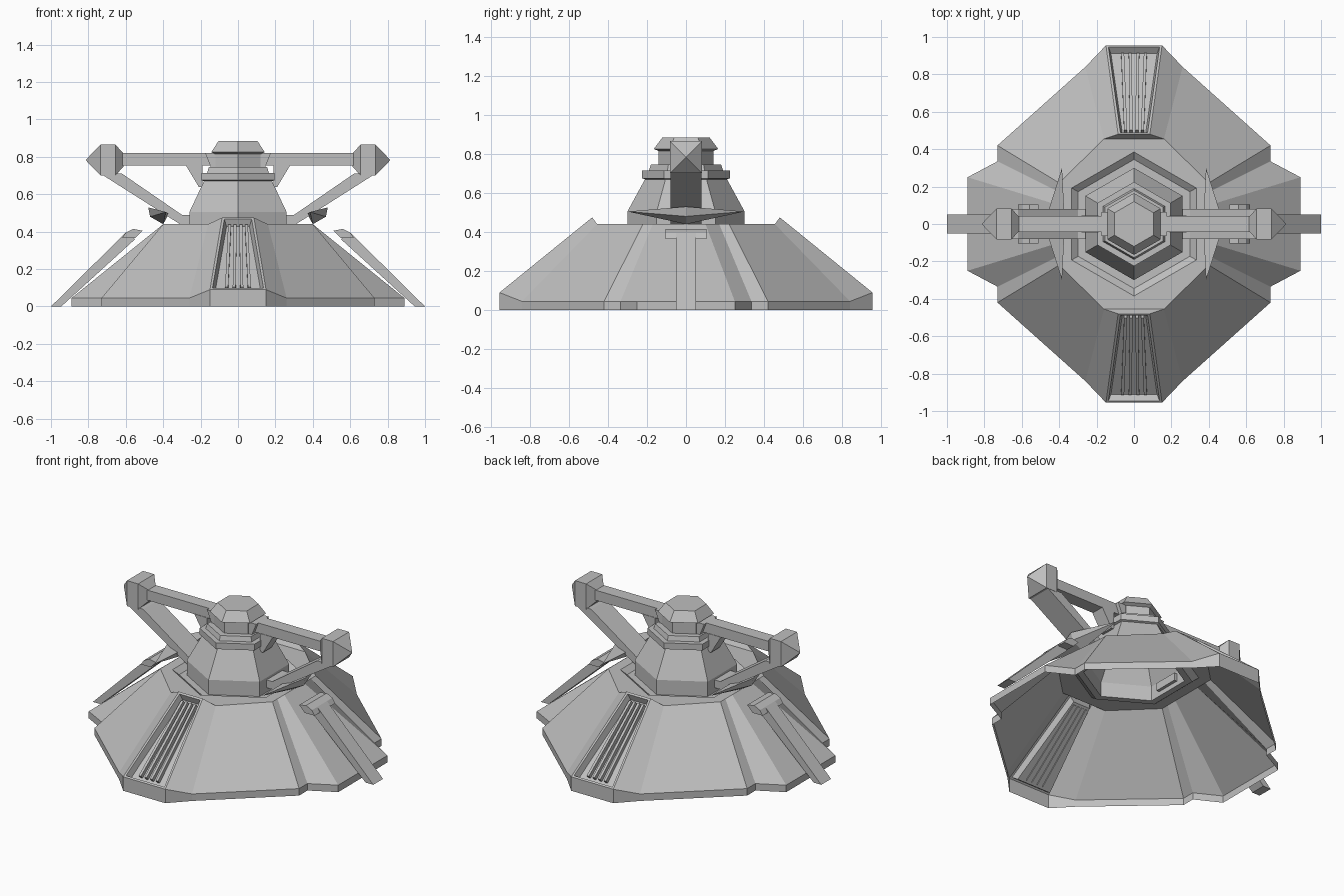
import bpy, bmesh, math
from mathutils import Vector

if "Cube" in bpy.data.objects:
    bpy.data.objects.remove(bpy.data.objects["Cube"])

grey = bpy.data.materials.new("plain grey")
grey.use_nodes = True
grey.diffuse_color = (0.52, 0.52, 0.52, 1)
grey.node_tree.nodes["Principled BSDF"].inputs["Base Color"].default_value = (0.52, 0.52, 0.52, 1)


def finish(bm, name, mirror=(False, False)):
    """Turn a bmesh into a flat-shaded object, optionally mirrored on x and y."""
    me = bpy.data.meshes.new(name)
    bm.to_mesh(me)
    bm.free()
    me.materials.append(grey)
    ob = bpy.data.objects.new(name, me)
    bpy.context.collection.objects.link(ob)
    if any(mirror):
        mod = ob.modifiers.new("Mirror", 'MIRROR')
        mod.use_axis = (mirror[0], mirror[1], False)
        mod.use_clip = False
        mod.use_mirror_merge = False
    return ob


def ring(bm, points):
    return [bm.verts.new(p) for p in points]


def bridge(bm, a, b):
    n = len(a)
    return [bm.faces.new((a[i], a[(i + 1) % n], b[(i + 1) % n], b[i])) for i in range(n)]


def prism(name, profile, half):
    """Extrude an x-z profile across y and mirror it to both sides."""
    bm = bmesh.new()
    a = ring(bm, [(x, -half, z) for x, z in profile])
    b = ring(bm, [(x, half, z) for x, z in profile])
    bridge(bm, a, b)
    bm.faces.new(a)
    bm.faces.new(b)
    bmesh.ops.recalc_face_normals(bm, faces=bm.faces)
    return finish(bm, name, (True, False))


def hexagon(r, z):
    return [(r * math.sin(k * math.pi / 3), r * math.cos(k * math.pi / 3), z) for k in range(6)]


def all_round(quarter):
    """Mirror a quarter outline, listed from +y to +x, into a full loop."""
    right = quarter + [(x, -y, z) for x, y, z in reversed(quarter)]
    return right + [(-x, y, z) for x, y, z in reversed(right)]


# Skirt: faceted open shell with raised vent wedges front and back
rim = [(.15, .955, .09), (.26, .84, .045), (.73, .42, .045), (.73, .335, .045), (.89, .25, .045)]
crest = [(.085, .48, .475), (.16, .455, .44), (.4, .22, .44), (.4, .17, .44), (.4, .1, .44)]
deck = [(.10, .455, .44)] + crest[1:]
bm = bmesh.new()
ground = ring(bm, all_round([(x, y, 0) for x, y, z in rim]))
low = ring(bm, all_round(rim))
high = ring(bm, all_round(crest))
inner = ring(bm, all_round(deck))
bridge(bm, low, ground)
walls = bridge(bm, high, low)
bridge(bm, inner, high)
well = ring(bm, hexagon(.385, .44))
edges = []
for loop in (inner, well):
    for i, v in enumerate(loop):
        w = loop[(i + 1) % len(loop)]
        edges.append(bm.edges.get((v, w)) or bm.edges.new((v, w)))
filled = bmesh.ops.triangle_fill(bm, edges=edges, use_beauty=True, normal=(0, 0, 1))
for f in filled["geom"]:
    if isinstance(f, bmesh.types.BMFace) and f.normal.z < 0:
        f.normal_flip()
# Recessed vent openings
bm.normal_update()
vents = [f for f in walls if abs(f.calc_center_median().x) < .01]
for f in vents:
    bmesh.ops.inset_region(bm, faces=[f], thickness=.018)
    bmesh.ops.inset_region(bm, faces=[f], thickness=.018, depth=-.04)
bmesh.ops.remove_doubles(bm, verts=bm.verts, dist=.0005)
flat = [f for f in bm.faces if f.calc_area() > 0 and abs(f.normal.z) > .999]
bmesh.ops.dissolve_limit(bm, angle_limit=.01, verts=list({v for f in flat for v in f.verts}),
                         edges=list({e for f in flat for e in f.edges}))
finish(bm, "skirt_shell")

# Vent slats, running down each recess
bm = bmesh.new()
out = Vector((0, .63, .777))
for x in (-.045, -.015, .015, .045):
    loops = []
    for p in (Vector((x, .51, .445)), Vector((x * 1.35, .92, .112))):
        c = p - out * .026
        w = Vector((.008, 0, 0))
        d = out * .016
        loops.append(ring(bm, [c - w - d, c + w - d, c + w + d, c - w + d]))
    bridge(bm, *loops)
    bm.faces.new(loops[0])
    bm.faces.new(loops[1])
bmesh.ops.recalc_face_normals(bm, faces=bm.faces)
finish(bm, "vent_slats", (False, True))

# Hexagonal turret with its sunken collar and cap
profile = [(.385, .44), (.345, .41), (.3, .41), (.3, .505), (.21, .67), (.225, .675), (.225, .715),
           (.19, .715), (.18, .745), (.14, .745), (.14, .815), (.165, .825), (.12, .885)]
bm = bmesh.new()
loops = [ring(bm, hexagon(r, z)) for r, z in profile]
for a, b in zip(loops, loops[1:]):
    bridge(bm, b, a)
bm.faces.new(list(reversed(loops[-1])))
finish(bm, "turret")

# Side arms: bar, collar, bracket, strut and pointed end block
prism("arm_bar", [(.12, .755), (.63, .755), (.63, .82), (.12, .82)], .042)
prism("arm_collar", [(.11, .745), (.145, .745), (.175, .82), (.11, .82)], .065)
prism("arm_bracket", [(.19, .64), (.21, .64), (.28, .757), (.19, .757)], .045)
prism("arm_strut", [(.735, .71), (.62, .71), (.30, .49), (.24, .49), (.24, .44), (.31, .44)], .08)
bm = bmesh.new()
loops = []
for x, h in ((.612, .035), (.655, .082), (.735, .082)):
    loops.append(ring(bm, [(x, sy * h, .783 + sz * h)
                           for sy, sz in ((-1, -1), (1, -1), (1, 1), (-1, 1))]))
for a, b in zip(loops, loops[1:]):
    bridge(bm, a, b)
bm.faces.new(loops[0])
tip = bm.verts.new((.815, 0, .783))
for i in range(4):
    bm.faces.new((loops[-1][i], loops[-1][(i + 1) % 4], tip))
bmesh.ops.recalc_face_normals(bm, faces=bm.faces)
finish(bm, "arm_end_block", (True, False))

# Sloping side rails with cross heads
prism("side_rail", [(1.0, 0), (.945, 0), (.55, .36), (.60, .395)], .05)
prism("rail_head", [(.51, .405), (.55, .365), (.62, .365), (.60, .395), (.56, .415)], .105)

# Crescent fins on the deck, tapering to a point at each end
bm = bmesh.new()
mid = ring(bm, [(.37, 0, .495), (.48, 0, .53), (.47, 0, .48), (.40, 0, .44)])
for y in (-.3, .3):
    point = bm.verts.new((.385, y, .505))
    for i in range(4):
        bm.faces.new((mid[i], mid[(i + 1) % 4], point))
bmesh.ops.recalc_face_normals(bm, faces=bm.faces)
finish(bm, "deck_fin", (True, False))
